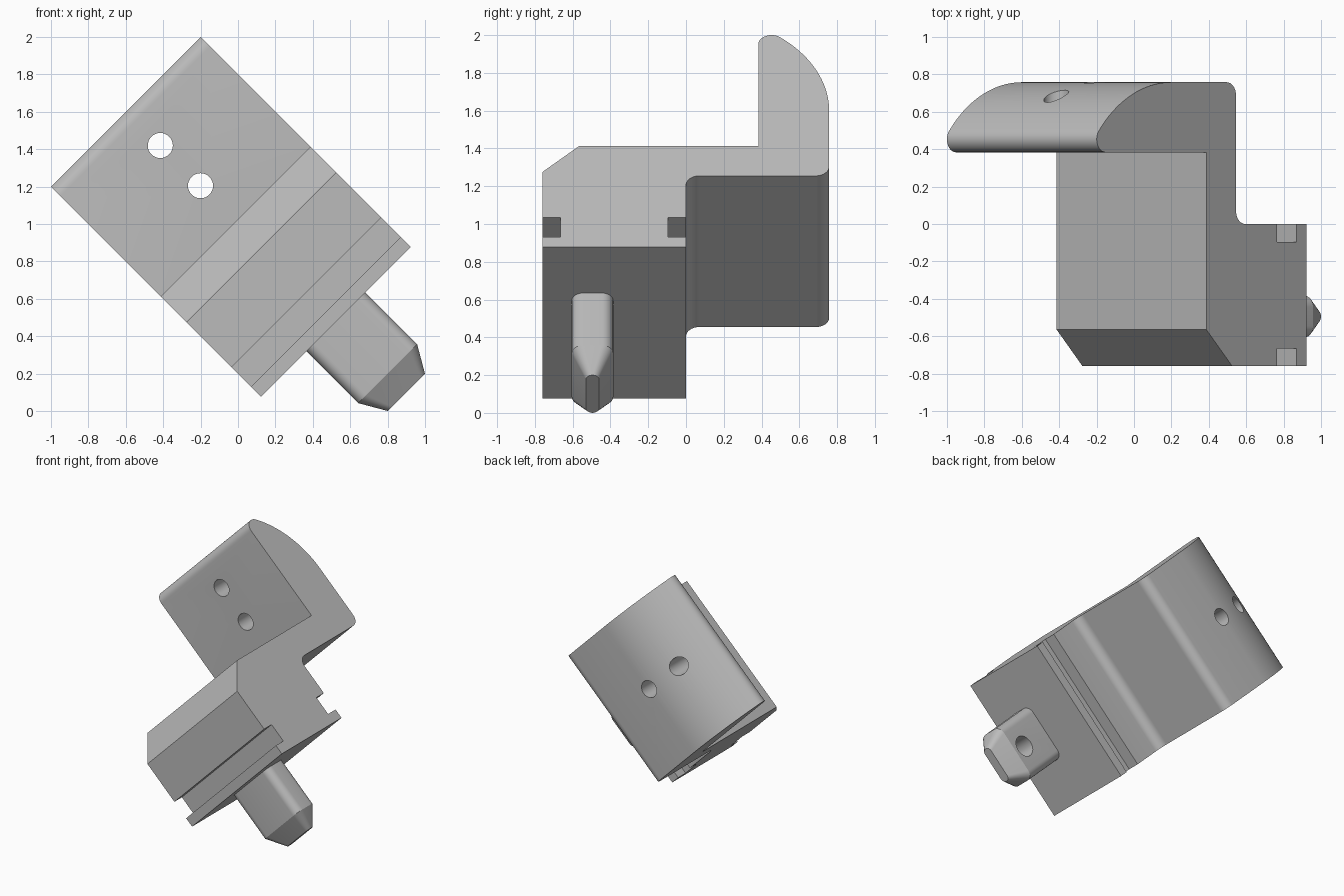
import bpy, bmesh, math
from mathutils import Vector

if "Cube" in bpy.data.objects:
    bpy.data.objects.remove(bpy.data.objects["Cube"])

S = math.sqrt(0.5)
grey = bpy.data.materials.new("plain grey")
grey.use_nodes = True
grey.diffuse_color = (0.5, 0.5, 0.5, 1)
grey.node_tree.nodes["Principled BSDF"].inputs["Base Color"].default_value = (0.5, 0.5, 0.5, 1)


def place(u, y, v):
    """Part space (u across, y depth, v along the slanted length) to the world."""
    return Vector((S * (u + v) - 0.6, y, S * (u - v) + 1.6))


def arc(cx, cy, r, start, end, n):
    angles = [math.radians(start + (end - start) * i / n) for i in range(n + 1)]
    return [(cx + r * math.cos(a), cy + r * math.sin(a)) for a in angles]


def rounded_rect(cx, cy, hx, hy, r):
    pts = []
    for i, (sx, sy) in enumerate([(1, 1), (-1, 1), (-1, -1), (1, -1)]):
        pts += arc(cx + sx * (hx - r), cy + sy * (hy - r), r, 90 * i, 90 * i + 90, 8)
    return pts


def loft(name, rings):
    """Skin a list of rings of points and cap both ends."""
    bm = bmesh.new()
    rows = [[bm.verts.new(place(*p)) for p in ring] for ring in rings]
    n = len(rows[0])
    for a, b in zip(rows, rows[1:]):
        for i in range(n):
            j = (i + 1) % n
            bm.faces.new((a[i], a[j], b[j], b[i]))
    bm.faces.new(rows[0])
    bm.faces.new(rows[-1])
    bmesh.ops.recalc_face_normals(bm, faces=bm.faces[:])
    mesh = bpy.data.meshes.new(name)
    bm.to_mesh(mesh)
    bm.free()
    mesh.materials.append(grey)
    obj = bpy.data.objects.new(name, mesh)
    bpy.context.collection.objects.link(obj)
    return obj


def drill(obj, u, v, radius, y0, y1):
    """Cut a round hole along the depth axis."""
    ring = arc(u, v, radius, 0, 360 - 360 / 32, 31)
    cutter = loft("hole_cutter", [[(a, y, b) for a, b in ring] for y in (y0, y1)])
    cutter.hide_render = True
    mod = obj.modifiers.new("hole", 'BOOLEAN')
    mod.operation = 'DIFFERENCE'
    mod.solver = 'EXACT'
    mod.object = cutter
    bpy.context.view_layer.objects.active = obj
    bpy.ops.object.modifier_apply(modifier=mod.name)
    bpy.data.objects.remove(cutter)


def smooth(obj):
    bpy.ops.object.select_all(action='DESELECT')
    obj.select_set(True)
    bpy.context.view_layer.objects.active = obj
    bpy.ops.object.shade_smooth_by_angle(angle=math.radians(22))


# Body: side profile in (v, y), extruded across the width
profile = arc(0.07, 0.453, 0.07, 270, 140.5, 10)           # rounded nose
profile += arc(0.568, 0.043, 0.715, 140.5, 90, 24)[1:]     # curved back
profile += arc(0.984, 0.688, 0.07, 90, 0, 8)               # outer fillet
profile += arc(1.124, 0.07, 0.07, 180, 270, 8)             # inner fillet
profile += [(1.365, 0), (1.365, -0.095), (1.513, -0.095), (1.513, 0),
            (1.588, 0), (1.588, -0.76),
            (1.513, -0.76), (1.513, -0.665), (1.365, -0.665), (1.365, -0.76),
            (1.025, -0.76), (0.83, -0.565), (0.83, 0.383)]
body = loft("stepped_body", [[(u, y, v) for v, y in profile] for u in (-0.566, 0.566)])
for hole_v in (0.258, 0.562):
    drill(body, 0.003, hole_v, 0.067, 0.2, 0.9)
smooth(body)

# Tab: rounded bar with a tapered tip
sections = [(1.56, 0.223, 0.11, 0.06), (1.98, 0.223, 0.11, 0.06), (2.121, 0.141, 0.035, 0.034)]
tab = loft("locating_tab", [[(u, y, v) for u, y in rounded_rect(0, -0.495, hu, hy, r)]
                            for v, hu, hy, r in sections])
drill(tab, 0, 1.87, 0.08, -0.53, -0.3)
smooth(tab)
